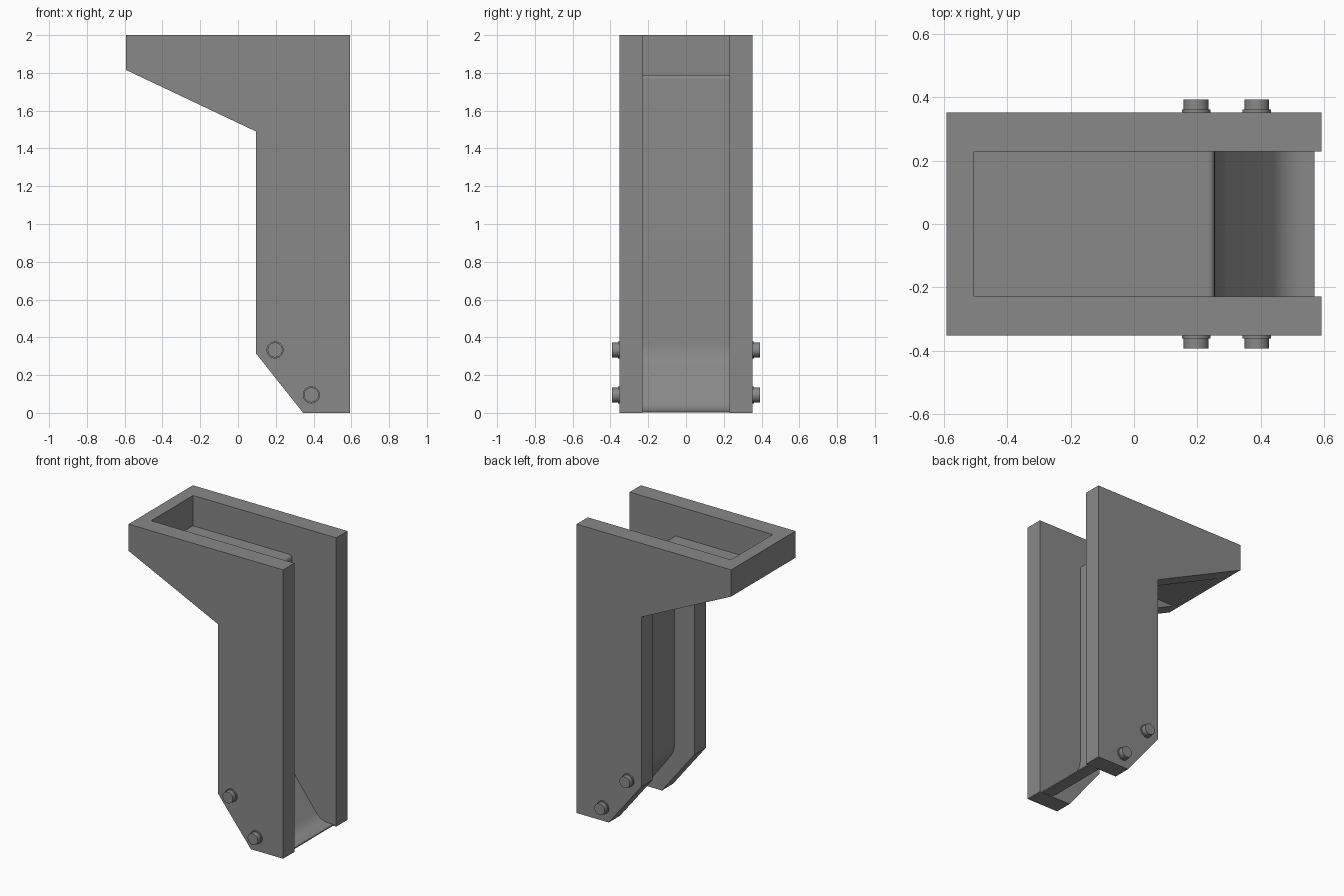
import bpy
import bmesh
import math
from mathutils import Vector

cube = bpy.data.objects.get("Cube")
if cube:
    bpy.data.objects.remove(cube, do_unlink=True)

OUTER, INNER = 0.352, 0.229   # half widths of the frame and of the channel
WALL_X = -0.505               # inner face of the end wall

grey = bpy.data.materials.new("plain_grey")
grey.use_nodes = True
colour = (0.25, 0.25, 0.25, 1)
grey.diffuse_color = colour
grey.node_tree.nodes["Principled BSDF"].inputs["Base Color"].default_value = colour


def add_object(name, bm):
    mesh = bpy.data.meshes.new(name)
    bm.to_mesh(mesh)
    bm.free()
    mesh.materials.append(grey)
    obj = bpy.data.objects.new(name, mesh)
    bpy.context.collection.objects.link(obj)
    return obj


def activate(obj):
    bpy.ops.object.select_all(action='DESELECT')
    obj.select_set(True)
    bpy.context.view_layer.objects.active = obj


def prism(name, profile, half_width):
    """Extrude a closed x-z outline across y."""
    bm = bmesh.new()
    face = bm.faces.new([bm.verts.new((x, -half_width, z)) for x, z in profile])
    moved = bmesh.ops.extrude_face_region(bm, geom=[face])["geom"]
    verts = [v for v in moved if isinstance(v, bmesh.types.BMVert)]
    bmesh.ops.translate(bm, verts=verts, vec=(0, 2 * half_width, 0))
    bmesh.ops.recalc_face_normals(bm, faces=bm.faces)
    return add_object(name, bm)


def rounded_path(points, radii, steps=8):
    """Replace the inner corners of an x-z path with smooth bends."""
    pts = [Vector(p) for p in points]
    path = [pts[0]]
    for before, corner, after, r in zip(pts, pts[1:], pts[2:], radii):
        a = corner + (before - corner).normalized() * r
        b = corner + (after - corner).normalized() * r
        for i in range(steps + 1):
            t = i / steps
            path.append(a * (1 - t) ** 2 + corner * 2 * t * (1 - t) + b * t ** 2)
    return path + [pts[-1]]


# Frame: two side plates joined by the end wall, hollowed by one cut
frame = prism("side_frame", [(-0.592, 2), (-0.592, 1.815), (0.095, 1.49),
                             (0.095, 0.315), (0.345, 0), (0.592, 0),
                             (0.592, 2)], OUTER)
cutter = prism("channel_cutter", [(WALL_X, -1), (1, -1), (1, 3), (WALL_X, 3)], INNER)
cutter.hide_render = True
cut = frame.modifiers.new("channel", 'BOOLEAN')
cut.operation = 'DIFFERENCE'
cut.solver = 'EXACT'
cut.object = cutter
activate(frame)
bpy.ops.object.modifier_apply(modifier=cut.name)
bpy.data.objects.remove(cutter, do_unlink=True)

# Chute: thin sheet forming the tray floor, back panel and kicked-out foot
path = rounded_path([(WALL_X, 1.79), (0.255, 1.79), (0.255, 0.30),
                     (0.475, 0.01), (0.57, 0.01)], [0.025, 0.06, 0.06])
bm = bmesh.new()
rows = [[bm.verts.new((p.x, s * INNER, p.y)) for s in (-1, 1)] for p in path]
for (a, b), (c, d) in zip(rows, rows[1:]):
    bm.faces.new((a, c, d, b))
chute = add_object("chute_sheet", bm)
thick = chute.modifiers.new("thickness", 'SOLIDIFY')
thick.thickness = 0.008
thick.offset = -1
activate(chute)
bpy.ops.object.modifier_apply(modifier=thick.name)
bpy.ops.object.shade_smooth_by_angle(angle=math.radians(30))


# Bolts: washer and round head on both plates
def disc(name, x, z, side, radius, start, end):
    bpy.ops.mesh.primitive_cylinder_add(
        vertices=32, radius=radius, depth=end - start,
        location=(x, side * (start + end) / 2, z),
        rotation=(math.pi / 2, 0, 0))
    obj = bpy.context.object
    obj.name = name
    obj.data.materials.append(grey)
    bpy.ops.object.shade_smooth_by_angle(angle=math.radians(30))


for side, end_name in ((-1, "front"), (1, "back")):
    for x, z, level in ((0.196, 0.333, "upper"), (0.388, 0.095, "lower")):
        label = f"{end_name}_{level}"
        disc(label + "_washer", x, z, side, 0.045, OUTER - 0.01, 0.361)
        disc(label + "_bolt_head", x, z, side, 0.039, OUTER, 0.393)
